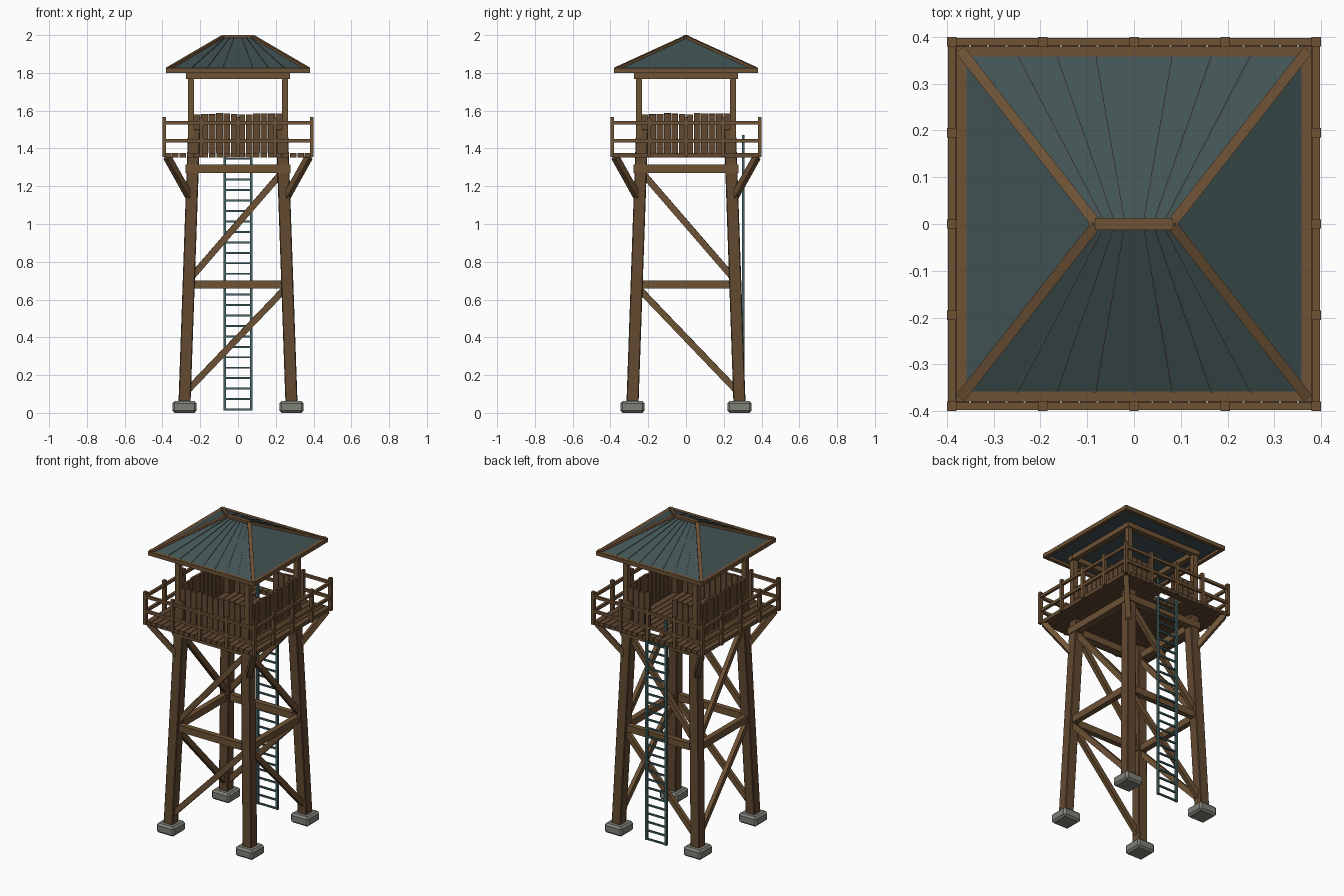
import bpy, bmesh, math, random
from mathutils import Vector, Matrix

if "Cube" in bpy.data.objects:
    bpy.data.objects.remove(bpy.data.objects["Cube"])

random.seed(4)


def mat(name, r, g, b):
    def lin(c):
        c /= 255
        return c / 12.92 if c <= 0.04045 else ((c + 0.055) / 1.055) ** 2.4
    m = bpy.data.materials.new(name)
    m.diffuse_color = (lin(r), lin(g), lin(b), 1)
    m.use_nodes = True
    m.node_tree.nodes["Principled BSDF"].inputs["Base Color"].default_value = m.diffuse_color
    return m


LEG = mat("dark timber", 98, 73, 48)
BEAM = mat("timber", 110, 82, 53)
PLANK = mat("plank wood", 98, 73, 50)
ROOF = mat("slate roof", 66, 84, 85)
SEAM = mat("roof seam", 72, 78, 78)
METAL = mat("ladder metal", 68, 100, 102)
STONE = mat("concrete", 128, 128, 121)


class Part:
    """Collects boxes and bars into one named object."""

    def __init__(self, name, material):
        self.name, self.material, self.bm = name, material, bmesh.new()

    def box(self, x0, x1, y0, y1, z0, z1):
        m = Matrix.Translation(((x0 + x1) / 2, (y0 + y1) / 2, (z0 + z1) / 2))
        bmesh.ops.create_cube(self.bm, size=1, matrix=m @ Matrix.Diagonal((x1 - x0, y1 - y0, z1 - z0, 1)))

    def bar(self, a, b, w, h, up=(0, 0, 1)):
        a, b = Vector(a), Vector(b)
        d = (b - a).normalized()
        side = d.cross(Vector(up)).normalized()
        top = side.cross(d)
        rot = Matrix((side, d, top)).transposed().to_4x4()
        m = Matrix.Translation((a + b) / 2) @ rot @ Matrix.Diagonal((w, (b - a).length, h, 1))
        bmesh.ops.create_cube(self.bm, size=1, matrix=m)

    def done(self, bevel=0):
        bmesh.ops.recalc_face_normals(self.bm, faces=self.bm.faces)
        me = bpy.data.meshes.new(self.name)
        self.bm.to_mesh(me)
        self.bm.free()
        me.materials.append(self.material)
        ob = bpy.data.objects.new(self.name, me)
        bpy.context.collection.objects.link(ob)
        if bevel:
            mod = ob.modifiers.new("bevel", 'BEVEL')
            mod.width, mod.segments = bevel, 1


CORNERS = [(sx, sy) for sx in (-1, 1) for sy in (-1, 1)]


def leg_at(z):
    return 0.285 - 0.035 * z


# concrete footings
p = Part("footings", STONE)
for sx, sy in CORNERS:
    x, y = sx * 0.283, sy * 0.283
    p.box(x - 0.064, x + 0.064, y - 0.064, y + 0.064, 0, 0.062)
p.done(0.012)

# leaning legs
p = Part("legs", LEG)
for sx, sy in CORNERS:
    a, b = leg_at(0.04), leg_at(1.5)
    p.bar((sx * a, sy * a, 0.04), (sx * b, sy * b, 1.5), 0.064, 0.064, (0, 1, 0))
p.done(0.004)

# horizontal frames between the legs
p = Part("frame_beams", BEAM)
for s in (-1, 1):
    c = leg_at(0.68)
    p.bar((-0.24, s * c, 0.68), (0.24, s * c, 0.68), 0.035, 0.044)
    p.bar((s * c, -0.24, 0.68), (s * c, 0.24, 0.68), 0.035, 0.044)
    p.bar((-0.278, s * 0.252, 1.293), (0.278, s * 0.252, 1.293), 0.048, 0.044)
    p.bar((s * 0.252, -0.278, 1.293), (s * 0.252, 0.278, 1.293), 0.048, 0.044)
p.done()

# diagonal braces, one per bay
p = Part("diagonal_braces", BEAM)
for z0, z1 in ((0.12, 0.66), (0.72, 1.27)):
    a, b = leg_at(z0), leg_at(z1)
    for s in (-1, 1):
        p.bar((-a + 0.015, s * a, z0), (b - 0.01, s * b, z1), 0.026, 0.034)
        p.bar((s * a, a - 0.015, z0), (s * b, -b + 0.01, z1), 0.026, 0.034)
p.done()

# corner knee braces under the deck
p = Part("knee_braces", BEAM)
for sx, sy in CORNERS:
    p.bar((sx * 0.255, sy * 0.255, 1.14), (sx * 0.375, sy * 0.375, 1.355), 0.032, 0.032)
p.done()

# deck planks with a ladder hatch at the back
p = Part("deck_planks", PLANK)
n, pitch = 20, 0.78 / 20
for i in range(n):
    x0 = -0.39 + i * pitch + 0.002
    x1 = x0 + pitch - 0.004
    if abs((x0 + x1) / 2) < 0.08:
        p.box(x0, x1, -0.39, 0.255, 1.353, 1.377)
        p.box(x0, x1, 0.345, 0.39, 1.353, 1.377)
    else:
        p.box(x0, x1, -0.39, 0.39, 1.353, 1.377)
p.done()

# railing posts and rails
p = Part("railing", BEAM)
spots = set()
for t in (-0.39, -0.195, 0, 0.195, 0.39):
    for s in (-0.39, 0.39):
        spots.update([(t, s), (s, t)])
for x, y in sorted(spots):
    p.box(x - 0.01, x + 0.01, y - 0.01, y + 0.01, 1.355, 1.566)
for z in (1.44, 1.535):
    for s in (-0.39, 0.39):
        p.box(-0.39, 0.39, s - 0.008, s + 0.008, z - 0.009, z + 0.009)
        p.box(s - 0.008, s + 0.008, -0.39, 0.39, z - 0.009, z + 0.009)
p.done()

# cabin walls of upright boards, with a doorway at the back
p = Part("cabin_wall_boards", PLANK)
n, pitch = 12, 0.472 / 12
for i in range(n):
    c = -0.236 + (i + 0.5) * pitch
    h = pitch / 2 - 0.002
    for s in (-1, 1):
        top = 1.583 + random.uniform(-0.004, 0.004)
        p.box(s * 0.25 - 0.008, s * 0.25 + 0.008, c - h, c + h, 1.375, top)
        if s < 0 or abs(c) > 0.08:
            p.box(c - h, c + h, s * 0.25 - 0.008, s * 0.25 + 0.008, 1.375, top)
p.done()

# cabin posts and top plates
p = Part("cabin_posts", BEAM)
for sx, sy in CORNERS:
    x, y = sx * 0.25, sy * 0.25
    p.box(x - 0.016, x + 0.016, y - 0.016, y + 0.016, 1.37, 1.79)
p.done()
p = Part("cabin_top_plates", BEAM)
for s in (-0.255, 0.255):
    p.box(-0.275, 0.275, s - 0.018, s + 0.018, 1.768, 1.8)
    p.box(s - 0.018, s + 0.018, -0.275, 0.275, 1.768, 1.8)
p.done()

# hipped roof
E, R, ZE, ZR = 0.372, 0.08, 1.817, 1.99
p = Part("roof", ROOF)
v = [p.bm.verts.new(c) for c in ((-E, -E, ZE), (E, -E, ZE), (E, E, ZE), (-E, E, ZE), (-R, 0, ZR), (R, 0, ZR))]
for f in ((0, 1, 5, 4), (1, 2, 5), (2, 3, 4, 5), (3, 0, 4), (3, 2, 1, 0)):
    p.bm.faces.new([v[i] for i in f])
p.done()

# roof trim: eaves, hips and ridge cap
p = Part("roof_trim", BEAM)
for s in (-0.369, 0.369):
    p.box(-0.38, 0.38, s - 0.011, s + 0.011, 1.8, 1.825)
    p.box(s - 0.011, s + 0.011, -0.38, 0.38, 1.8, 1.825)
for sx, sy in CORNERS:
    p.bar((sx * R, 0, ZR - 0.002), (sx * 0.37, sy * 0.37, ZE + 0.002), 0.022, 0.02)
p.box(-0.083, 0.083, -0.013, 0.013, 1.975, 2.0)
p.done()

# thin seams on the front and back slopes
p = Part("roof_seams", SEAM)
for i in range(-3, 4):
    for s in (-1, 1):
        p.bar((i * 0.022, s * 0.005, ZR - 0.002), (i * 0.084, s * 0.362, ZE + 0.005), 0.005, 0.005)
p.done()

# ladder up the back
p = Part("ladder", METAL)
for s in (-0.07, 0.07):
    p.box(s - 0.007, s + 0.007, 0.296, 0.31, 0.012, 1.47)
for i in range(25):
    z = 0.018 + i * 0.0553
    p.box(-0.07, 0.07, 0.298, 0.308, z - 0.005, z + 0.005)
p.done()
